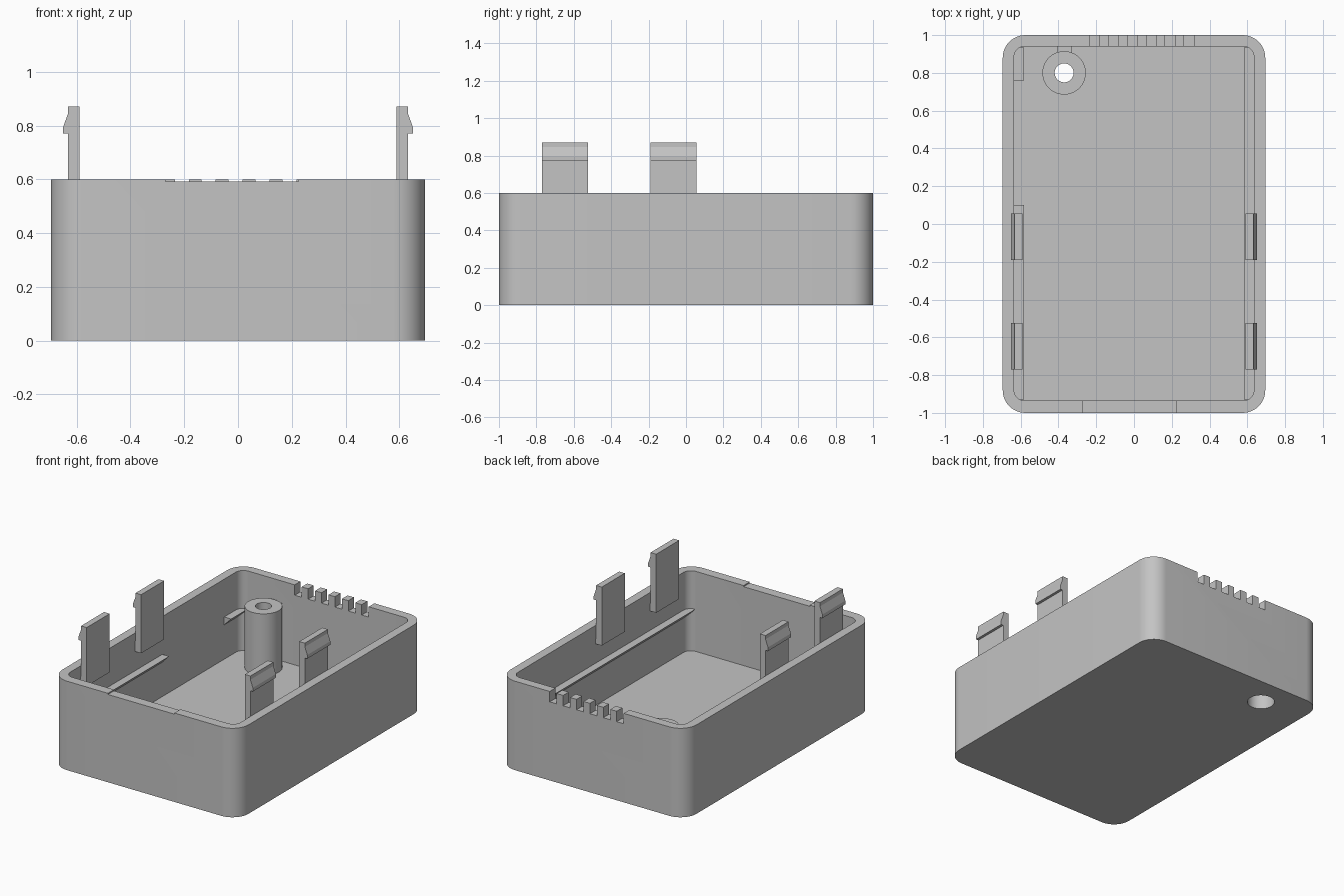
import bpy, bmesh, math

if "Cube" in bpy.data.objects:
    bpy.data.objects.remove(bpy.data.objects["Cube"], do_unlink=True)

grey = bpy.data.materials.new("light grey plastic")
grey.use_nodes = True
grey.diffuse_color = (0.55, 0.55, 0.55, 1)
grey.node_tree.nodes["Principled BSDF"].inputs["Base Color"].default_value = (0.55, 0.55, 0.55, 1)


def finish(name, bm):
    bmesh.ops.recalc_face_normals(bm, faces=bm.faces)
    mesh = bpy.data.meshes.new(name)
    bm.to_mesh(mesh)
    bm.free()
    mesh.materials.append(grey)
    ob = bpy.data.objects.new(name, mesh)
    bpy.context.collection.objects.link(ob)
    return ob


def prism(name, profile, lo, hi, place):
    """Extrude a closed profile from lo to hi; place maps (u, v, w) to x, y, z."""
    bm = bmesh.new()
    ends = [[bm.verts.new(place(u, v, w)) for u, v in profile] for w in (lo, hi)]
    n = len(profile)
    for ring in ends:
        bm.faces.new(ring)
    for i in range(n):
        j = (i + 1) % n
        bm.faces.new((ends[0][i], ends[0][j], ends[1][j], ends[1][i]))
    return finish(name, bm)


def upright(u, v, w):
    return (u, v, w)


def box(name, x0, x1, y0, y1, z0, z1):
    return prism(name, [(x0, y0), (x1, y0), (x1, y1), (x0, y1)], z0, z1, upright)


def rounded(x0, x1, y0, y1, r, steps=12):
    """Rounded rectangle outline."""
    points = []
    corners = [(x1 - r, y1 - r), (x0 + r, y1 - r), (x0 + r, y0 + r), (x1 - r, y0 + r)]
    for k, (cx, cy) in enumerate(corners):
        for i in range(steps + 1):
            a = (k + i / steps) * math.pi / 2
            points.append((cx + r * math.cos(a), cy + r * math.sin(a)))
    return points


def cut(target, cutter):
    cutter.hide_render = True
    mod = target.modifiers.new("cut", "BOOLEAN")
    mod.operation, mod.solver, mod.object = "DIFFERENCE", "EXACT", cutter
    bpy.context.view_layer.objects.active = target
    bpy.ops.object.modifier_apply(modifier=mod.name)
    bpy.data.objects.remove(cutter, do_unlink=True)


def smooth(ob):
    bpy.ops.object.select_all(action="DESELECT")
    ob.select_set(True)
    bpy.context.view_layer.objects.active = ob
    bpy.ops.object.shade_smooth_by_angle(angle=math.radians(30))


FLOOR, RIM = 0.06, 0.6
POST_X, POST_Y = -0.37, 0.8

# Open tray with rounded corners
tray = prism("tray", rounded(-0.695, 0.695, -1, 1, 0.12), 0, RIM, upright)
cut(tray, prism("cavity_cutter", rounded(-0.635, 0.635, -0.935, 0.94, 0.055), FLOOR, 1, upright))

# Shallow notch in the front rim, vent slots in the back rim
cut(tray, box("notch_cutter", -0.27, 0.225, -1.1, -0.9, RIM - 0.008, 1))
for i in range(6):
    x = -0.235 + 0.1 * i
    cut(tray, box("slot_cutter", x, x + 0.052, 0.9, 1.1, RIM - 0.07, 1))

# Screw hole through the floor
circle = [(POST_X + 0.085 * math.cos(i * math.pi / 24), POST_Y + 0.085 * math.sin(i * math.pi / 24))
          for i in range(48)]
cut(tray, prism("hole_cutter", circle, -0.1, 0.2, upright))
smooth(tray)

# Hollow screw post, lathed, with a wide bore below and a narrow one above
profile = [(0.085, FLOOR), (0.115, FLOOR), (0.115, 0.475), (0.05, 0.475), (0.05, 0.35), (0.085, 0.35)]
bm = bmesh.new()
rings = []
for i in range(48):
    a = i * math.pi / 24
    rings.append([bm.verts.new((POST_X + r * math.cos(a), POST_Y + r * math.sin(a), z)) for r, z in profile])
for i in range(48):
    a, b = rings[i], rings[(i + 1) % 48]
    for j in range(len(profile)):
        k = (j + 1) % len(profile)
        bm.faces.new((a[j], b[j], b[k], a[k]))
smooth(finish("screw_post", bm))

# Web tying the post to the back wall
box("post_web", POST_X - 0.035, POST_X + 0.04, POST_Y + 0.107, 0.942, FLOOR, 0.45)

# Snap clips, two on each long side
clip = [(0.59, 0.475), (0.636, 0.475), (0.632, 0.6), (0.632, 0.77), (0.65, 0.77),
        (0.65, 0.795), (0.632, 0.845), (0.632, 0.87), (0.59, 0.87)]
# Triangular board-support ribs on the inner side walls
rib = [(0.637, 0.345), (0.583, 0.345), (0.637, 0.29)]
for side, sign in (("left", 1), ("right", -1)):
    def along(u, v, w, s=sign):
        return (s * u, w, v)
    for label, y in (("front", -0.77), ("back", -0.19)):
        prism(f"{side}_{label}_clip", clip, y, y + 0.245, along)
    spans = [(-0.93, 0.935)] if sign > 0 else [(-0.93, 0.1), (0.76, 0.935)]
    for y0, y1 in spans:
        prism(f"{side}_support_rib", rib, y0, y1, along)
